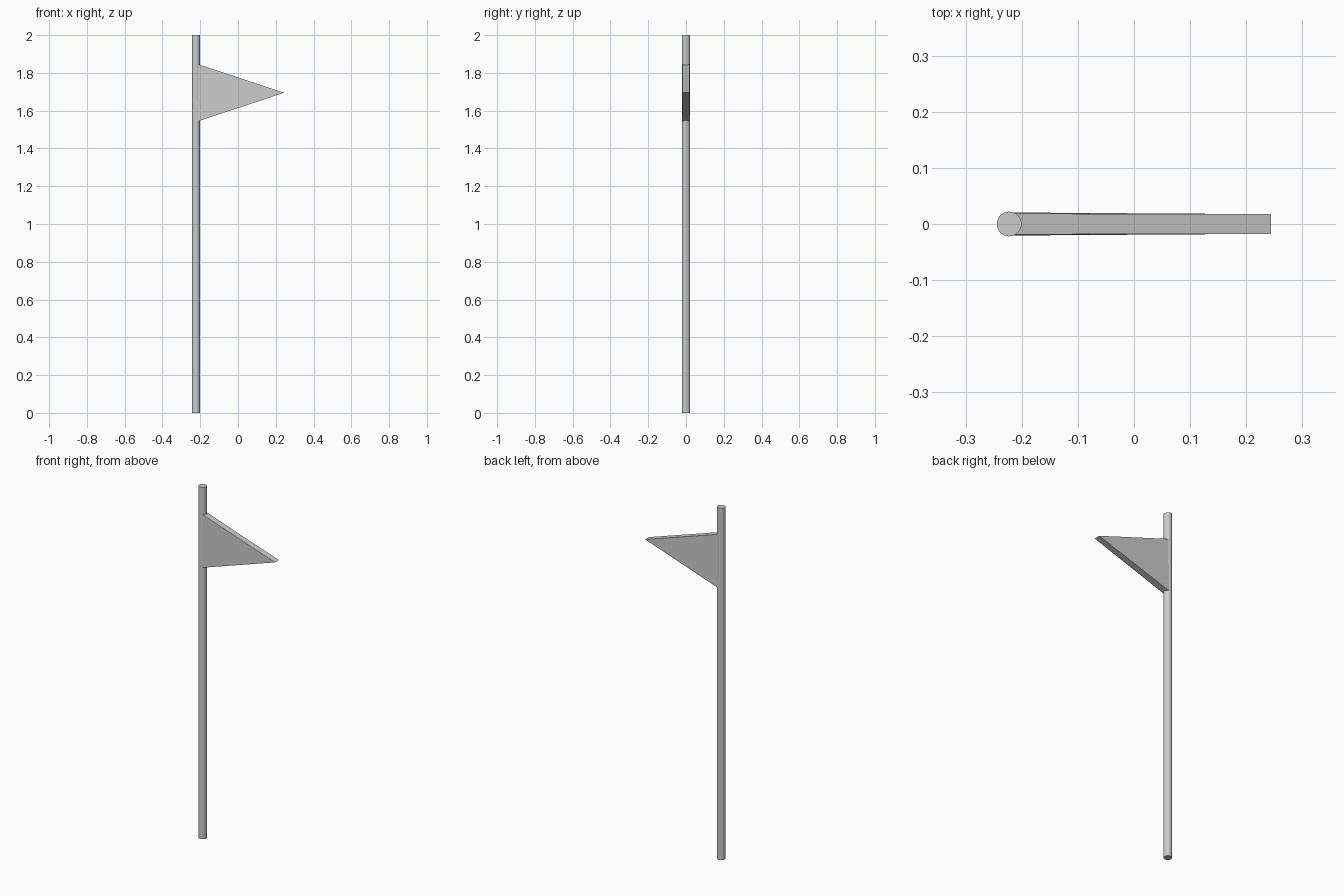
import bpy, bmesh

if "Cube" in bpy.data.objects:
    bpy.data.objects.remove(bpy.data.objects["Cube"])

R = 0.022      # pole radius
PX = -0.2225   # pole axis x

# Pole: slim round rod, smooth shaded
bpy.ops.mesh.primitive_cylinder_add(vertices=32, radius=R, depth=2, location=(PX, 0, 1))
pole = bpy.context.object
pole.name = "pole"
bpy.ops.object.shade_smooth_by_angle()

# Pennant: triangular slab, slightly thicker at its lower hoist corner (x, z, half thickness)
profile = [(-0.218, 1.542, 0.0205), (0.2445, 1.695, 0.0175), (-0.218, 1.848, 0.0185)]
bm = bmesh.new()
front = [bm.verts.new((x, -t, z)) for x, z, t in profile]
back = [bm.verts.new((x, t, z)) for x, z, t in profile]
bm.faces.new(front)
bm.faces.new(back[::-1])
for i in range(3):
    j = (i + 1) % 3
    bm.faces.new((front[j], front[i], back[i], back[j]))
bmesh.ops.recalc_face_normals(bm, faces=bm.faces)
mesh = bpy.data.meshes.new("pennant")
bm.to_mesh(mesh)
bm.free()
pennant = bpy.data.objects.new("pennant", mesh)
bpy.context.collection.objects.link(pennant)
